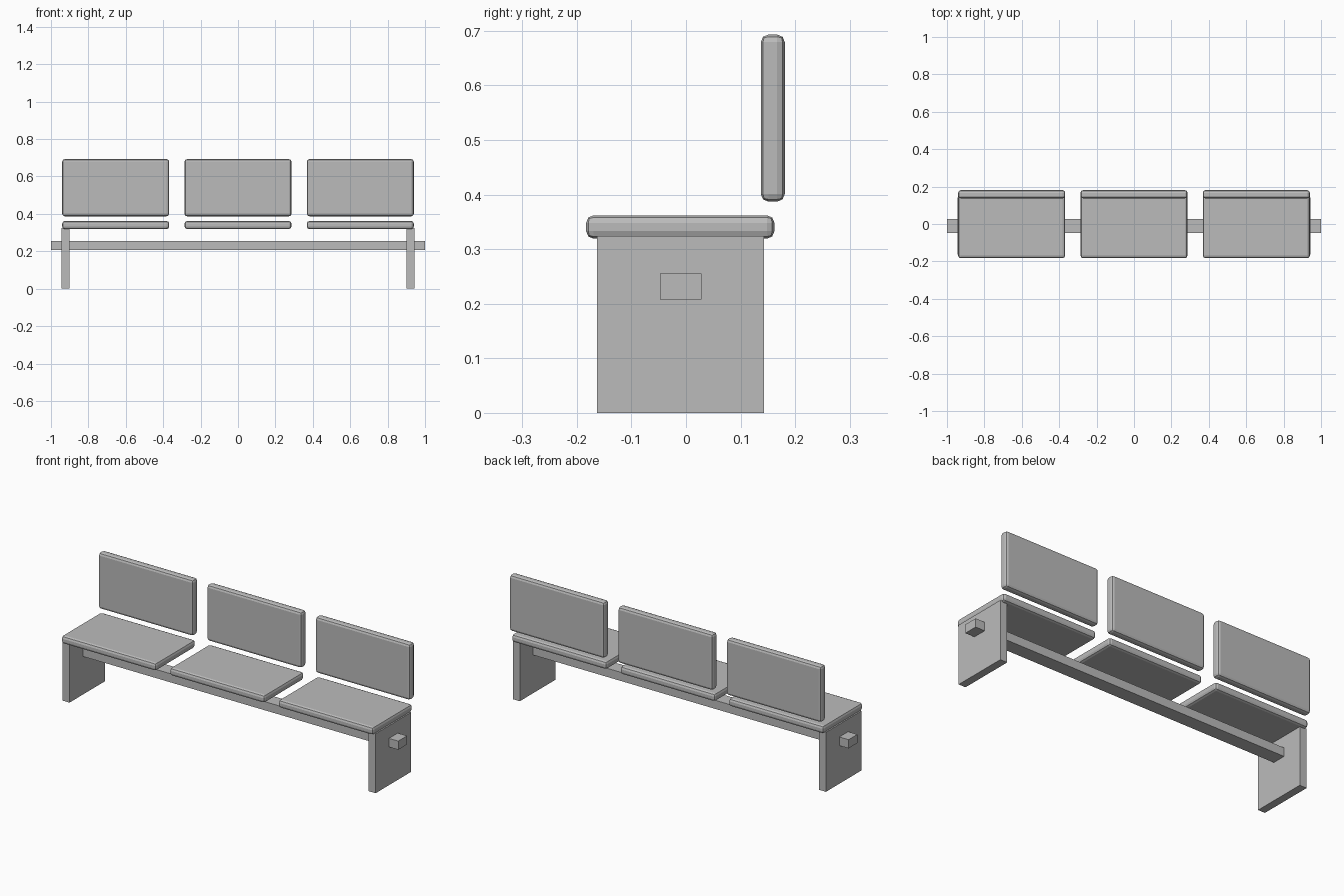
import bpy

cube = bpy.data.objects.get("Cube")
if cube:
    bpy.data.objects.remove(cube, do_unlink=True)

grey = bpy.data.materials.new("plain grey")
grey.use_nodes = True
colour = (0.5, 0.5, 0.5, 1)
grey.diffuse_color = colour
grey.node_tree.nodes["Principled BSDF"].inputs["Base Color"].default_value = colour


def box(name, x, y, z, bevel=0):
    """Box from (low, high) ranges on each axis, with optional rounded edges."""
    ranges = (x, y, z)
    bpy.ops.mesh.primitive_cube_add(size=1, location=[(a + b) / 2 for a, b in ranges])
    ob = bpy.context.object
    ob.name = name
    ob.scale = [b - a for a, b in ranges]
    bpy.ops.object.transform_apply(location=False, rotation=False, scale=True)
    ob.data.materials.append(grey)
    if bevel:
        mod = ob.modifiers.new("rounded edges", "BEVEL")
        mod.width = bevel
        mod.segments = 2
    return ob


# Support beam passing through both legs
box("support_beam", (-1, 1), (-0.048, 0.028), (0.208, 0.255))

# Slab legs
for side, x in (("right", -0.923), ("left", 0.923)):
    box(side + "_leg", (x - 0.021, x + 0.021), (-0.163, 0.143), (0, 0.324))

# Three seat pads, each with a separate back pad
for place, x in (("right", -0.654), ("middle", 0), ("left", 0.654)):
    span = (x - 0.286, x + 0.286)
    box(place + "_seat", span, (-0.183, 0.162), (0.319, 0.362), 0.014)
    box(place + "_backrest", span, (0.137, 0.181), (0.387, 0.693), 0.014)
